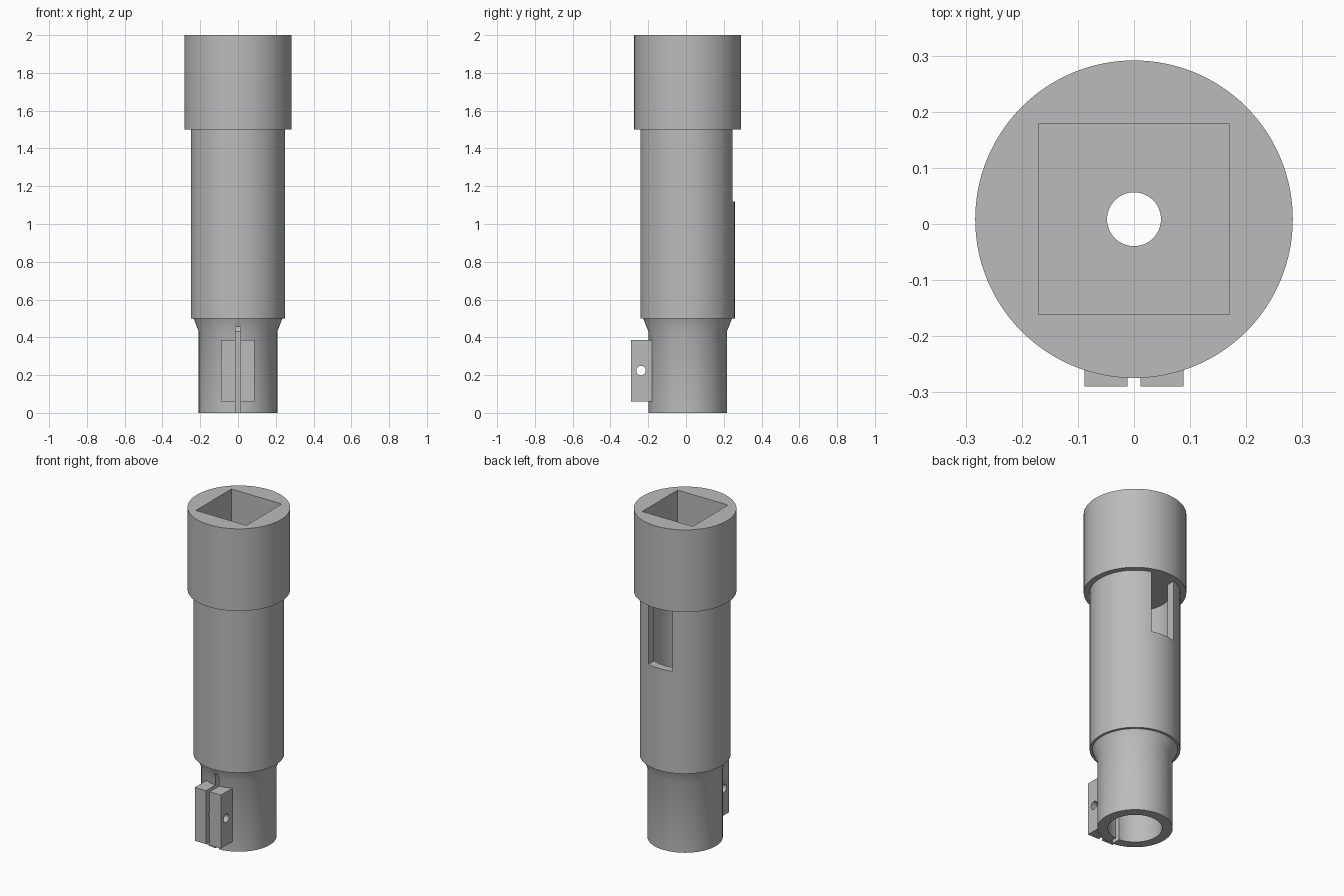
import bpy, bmesh, math
from mathutils import Matrix, Vector

AXIS_Y = 0.0085   # the tube axis sits slightly behind the centre
SEGMENTS = 128

cube = bpy.data.objects.get("Cube")
if cube:
    bpy.data.objects.remove(cube, do_unlink=True)

grey = bpy.data.materials.new("plain grey")
grey.use_nodes = True
colour = (0.5, 0.5, 0.5, 1)
grey.diffuse_color = colour
grey.node_tree.nodes["Principled BSDF"].inputs["Base Color"].default_value = colour


def finish(name, bm):
    bmesh.ops.recalc_face_normals(bm, faces=bm.faces)
    mesh = bpy.data.meshes.new(name)
    bm.to_mesh(mesh)
    bm.free()
    mesh.materials.append(grey)
    obj = bpy.data.objects.new(name, mesh)
    bpy.context.collection.objects.link(obj)
    return obj


def box(name, low, high):
    bm = bmesh.new()
    low, high = Vector(low), Vector(high)
    bmesh.ops.create_cube(bm, size=1, matrix=Matrix.Translation((low + high) / 2)
                          @ Matrix.Diagonal((*(high - low), 1)))
    return finish(name, bm)


def lathe(name, profile):
    bm = bmesh.new()
    rings = []
    for i in range(SEGMENTS):
        a = math.tau * i / SEGMENTS
        rings.append([bm.verts.new((r * math.cos(a), AXIS_Y + r * math.sin(a), z))
                      for r, z in profile])
    count = len(profile)
    for i, ring in enumerate(rings):
        nxt = rings[(i + 1) % SEGMENTS]
        for j in range(count):
            k = (j + 1) % count
            bm.faces.new((ring[j], nxt[j], nxt[k], ring[k]))
    return finish(name, bm)


def cut(obj, cutter):
    mod = obj.modifiers.new("cut", 'BOOLEAN')
    mod.operation, mod.solver, mod.object = 'DIFFERENCE', 'EXACT', cutter
    bpy.context.view_layer.objects.active = obj
    bpy.ops.object.modifier_apply(modifier=mod.name)
    bpy.data.objects.remove(cutter, do_unlink=True)


def smooth(obj):
    bpy.ops.object.select_all(action='DESELECT')
    obj.select_set(True)
    bpy.context.view_layer.objects.active = obj
    bpy.ops.object.shade_smooth_by_angle(angle=math.radians(30))


# Hollow stepped tube: neck, flare, body and collar with a central hole
tube = lathe("stepped_tube", [
    (0.15, 0), (0.208, 0), (0.208, 0.43), (0.235, 0.5), (0.25, 0.5), (0.25, 1.5),
    (0.283, 1.5), (0.283, 2), (0.048, 2), (0.048, 1.5), (0.2, 1.5), (0.2, 0.5),
    (0.15, 0.43)])

# Square socket in the collar, window in the back, clamp slot in the front
cut(tube, box("socket_cutter", (-0.17, AXIS_Y - 0.17, 1.6), (0.17, AXIS_Y + 0.17, 2.1)))
cut(tube, box("window_cutter", (-0.08, 0.1, 1.12), (0.08, 0.4, 1.5)))
cut(tube, box("slot_cutter", (-0.012, -0.4, -0.1), (0.012, -0.05, 0.455)))
smooth(tube)

# Pair of clamp ears with a bolt hole
for name, side in (("left_clamp_ear", 1), ("right_clamp_ear", -1)):
    xs = sorted((side * 0.012, side * 0.088))
    ear = box(name, (xs[0], -0.29, 0.06), (xs[1], -0.165, 0.385))
    bm = bmesh.new()
    bmesh.ops.create_cone(bm, cap_ends=True, segments=48, radius1=0.025, radius2=0.025,
                          depth=0.4, matrix=Matrix.Translation((0, -0.238, 0.224))
                          @ Matrix.Rotation(math.pi / 2, 4, 'Y'))
    cut(ear, finish("bolt_hole_cutter", bm))
    smooth(ear)
